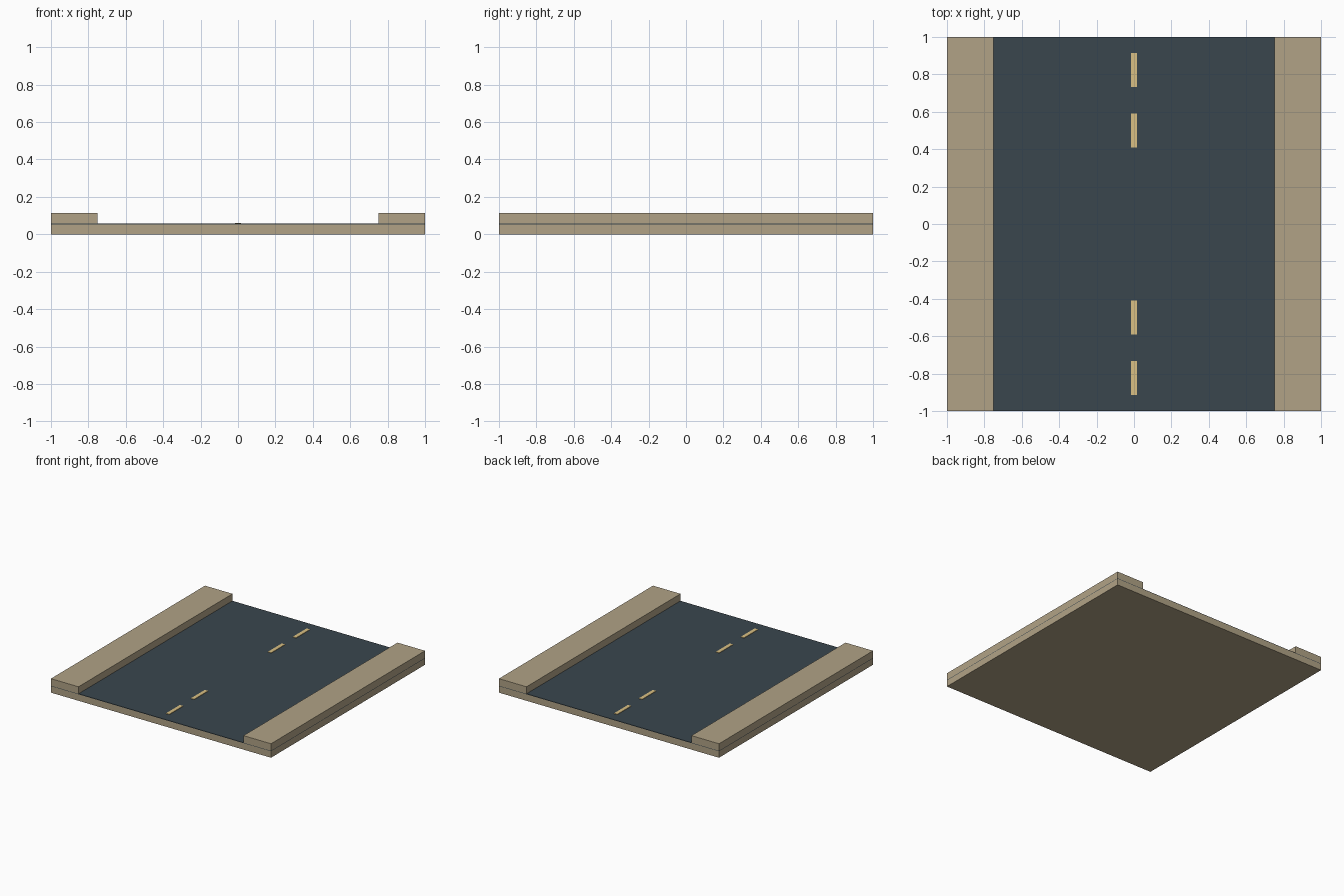
import bpy

if "Cube" in bpy.data.objects:
    bpy.data.objects.remove(bpy.data.objects["Cube"])


def material(name, rgb):
    m = bpy.data.materials.new(name)
    m.diffuse_color = (*rgb, 1)
    m.use_nodes = True
    m.node_tree.nodes["Principled BSDF"].inputs["Base Color"].default_value = m.diffuse_color
    return m


def box(name, x, y, z, mat):
    """Box from (min, max) ranges on each axis."""
    ranges = (x, y, z)
    bpy.ops.mesh.primitive_cube_add(size=1, location=[(a + b) / 2 for a, b in ranges])
    ob = bpy.context.object
    ob.name = name
    ob.scale = [b - a for a, b in ranges]
    bpy.ops.object.transform_apply(location=False, rotation=False, scale=True)
    ob.data.materials.append(mat)
    return ob


concrete = material("concrete", (0.44, 0.365, 0.24))
asphalt = material("asphalt", (0.042, 0.062, 0.076))
paint = material("lane_paint", (0.70, 0.53, 0.23))

# Ground slab and the thin asphalt layer on it
box("base_slab", (-1, 1), (-1, 1), (0, 0.053), concrete)
box("road_surface", (-1, 1), (-1, 1), (0.053, 0.057), asphalt)

# Raised pavements along both sides
for side, x in (("left", (-1, -0.75)), ("right", (0.75, 1))):
    box(f"pavement_{side}", x, (-1, 1), (0.057, 0.115), concrete)

# Centre line dashes, mirrored front to back
for i, centre in enumerate((-0.823, -0.5, 0.5, 0.823)):
    box(f"lane_dash_{i + 1}", (-0.015, 0.015), (centre - 0.09, centre + 0.09),
        (0.057, 0.061), paint)
